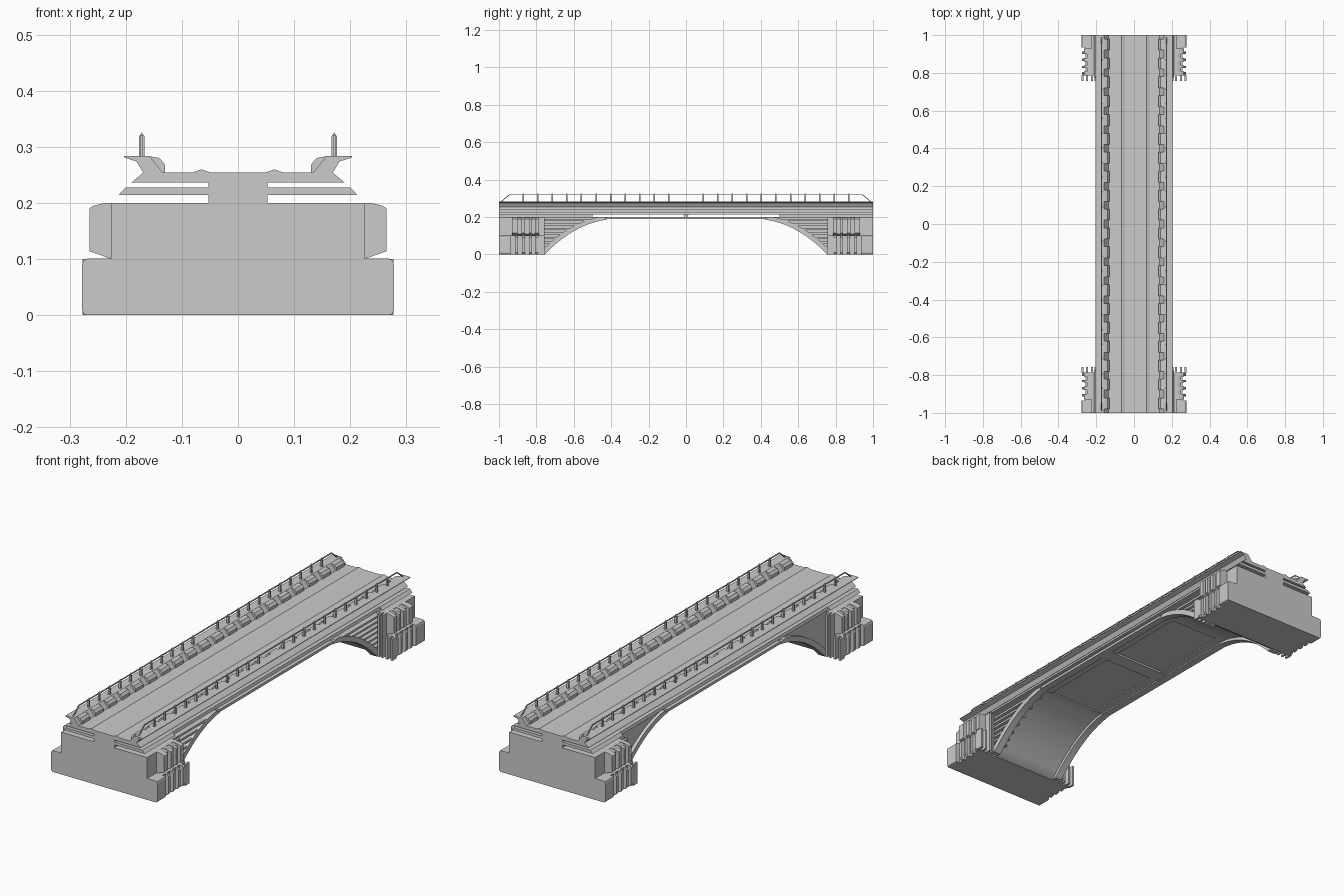
import bpy, bmesh

if "Cube" in bpy.data.objects:
    bpy.data.objects.remove(bpy.data.objects["Cube"])


class Part:
    """Collects prisms into one mesh, then mirrors it over x and / or y."""
    def __init__(self):
        self.bm = bmesh.new()

    def prism(self, pts, axis, a, b):
        # axis 'y': pts are (x, z); axis 'x': pts are (y, z); axis 'z': pts are (x, y)
        def place(p, t):
            return {'x': (t, p[0], p[1]), 'y': (p[0], t, p[1]), 'z': (p[0], p[1], t)}[axis]
        lo = [self.bm.verts.new(place(p, a)) for p in pts]
        hi = [self.bm.verts.new(place(p, b)) for p in pts]
        n = len(pts)
        self.bm.faces.new(lo)
        self.bm.faces.new(hi[::-1])
        for i in range(n):
            j = (i + 1) % n
            self.bm.faces.new((lo[j], lo[i], hi[i], hi[j]))

    def box(self, x0, x1, y0, y1, z0, z1):
        self.prism([(x0, z0), (x1, z0), (x1, z1), (x0, z1)], 'y', y0, y1)

    def finish(self, name, mx=False, my=False, smooth=False):
        bmesh.ops.recalc_face_normals(self.bm, faces=self.bm.faces[:])
        me = bpy.data.meshes.new(name)
        self.bm.to_mesh(me)
        self.bm.free()
        ob = bpy.data.objects.new(name, me)
        bpy.context.collection.objects.link(ob)
        if mx or my:
            m = ob.modifiers.new("mirror", 'MIRROR')
            m.use_axis = (mx, my, False)
            m.use_mirror_merge = False
        if smooth:
            bpy.context.view_layer.objects.active = ob
            ob.select_set(True)
            bpy.ops.object.shade_smooth_by_angle(angle=0.5)
            ob.select_set(False)
        return ob


def both(half):
    """Close a right-hand half profile into a symmetric one."""
    return half + [(-x, z) for x, z in reversed(half)]


# Deck: road slab with splayed parapets over a narrow web and a lower ledge
deck = Part()
deck.prism(both([(.202, .214), (.198, .2275), (.053, .2275), (.053, .2365),
                 (.19, .2365), (.169, .254), (.181, .274), (.203, .281), (.203, .284),
                 (.158, .284), (.134, .254), (.081, .254), (.065, .26), (.048, .254)]),
           'y', -1, 1)
deck.finish("deck")

# Ledge widening over the abutments
ledge = Part()
ledge.prism([(.19, .214), (.213, .214), (.2, .2275), (.19, .2275)], 'y', .775, 1)
ledge.finish("deck_end_ledge", mx=True, my=True)

# Web feet between the deck and the ends of the arch
web = Part()
web.box(-.053, .053, .5, 1, .198, .216)
web.finish("deck_web", my=True)

# Faceted buttresses along the inside of the parapets
ribs = Part()
for i in range(20):
    y = -.95 + .1 * i
    ribs.prism([(.158, .254), (.13, .254), (.13, .268), (.14, .28), (.158, .2835)],
               'y', y - .03, y + .03)
ribs.finish("parapet_buttresses", mx=True)

# Railing posts with pointed tops
posts = Part()
for k in range(11):
    y = .092 + .0778 * k
    posts.prism([(.167, .283), (.176, .283), (.176, .319), (.1715, .326), (.167, .319)],
                'y', y - .004, y + .004)
posts.finish("railing_posts", mx=True, my=True)

# Handrail with sloping ends
rail = Part()
rail.prism([(-.99, .283), (-.945, .321), (.945, .321), (.99, .283),
            (.983, .283), (.943, .317), (-.943, .317), (-.983, .283)], 'x', .169, .174)
rail.finish("handrail", mx=True)


# Arch curve (underside)
def soffit(y):
    t = max(0, (abs(y) - .35) / .405)
    return .19 * (1 - t ** 2.2)


curve = [(.42 + .335 * i / 14, soffit(.42 + .335 * i / 14)) for i in range(15)]
inner = [(y + .012, min(z + .01, .193)) for y, z in curve]

# Solid haunch, its vault slightly recessed between the edge ribs
haunch = Part()
haunch.prism(inner + [(.79, 0), (.8, .2), (.432, .2)], 'x', -.185, .165)
haunch.finish("arch_haunch", my=True, smooth=True)

# Arch ribs along both edges
ring = Part()
for x0, x1 in ((-.2, -.165), (.165, .2)):
    ring.prism(curve + [(.775, 0)] +
               [(y + .018, min(z + .018, .2)) for y, z in reversed(curve)], 'x', x0, x1)
ring.finish("arch_edge_ribs", my=True, smooth=True)

# Open crown frame: edge beams, recessed slab strips and a middle cross beam
crown = Part()
for s in (-1, 1):
    crown.box(min(s * .165, s * .2), max(s * .165, s * .2), -.425, .425, .188, .2)
    crown.box(min(s * .13, s * .165), max(s * .13, s * .165), -.44, .44, .194, .2)
crown.box(-.165, .165, -.035, .035, .191, .2)
crown.finish("crown_frame")

# Little bearing block that holds the deck at mid span
bearing = Part()
bearing.prism([(-.006, .199), (.006, .199), (.014, .215), (-.014, .215)], 'x', -.05, .05)
bearing.finish("mid_bearing")

# Stepped horizontal courses on the right hand haunch
courses = Part()
for i in range(7):
    z = .035 + .024 * i
    start = next(y / 100 for y in range(42, 78) if soffit(y / 100) < z)
    courses.box(.15, .195, start + .005, .8, z, z + .01)
courses.finish("haunch_courses", my=True)

# Abutment core, lower and upper
core = Part()
core.box(-.258, .258, .785, .999, 0, .1)
core.box(-.225, .225, .785, 1, .1, .2)
core.finish("abutment_core", my=True)

# Lower end slabs with eased corners
slab = Part()
slab.prism(both([(.268, 0), (.275, .002), (.278, .01), (.278, .09), (.275, .098), (.268, .101)]),
           'y', .935, 1)
slab.finish("abutment_end_slab", my=True)

# Lower piers on the side face
piers = Part()
for y0, y1 in ((.785, .805), (.825, .837), (.862, .876), (.9, .912)):
    piers.prism([(.2, 0), (.268, 0), (.276, .01), (.276, .09), (.268, .1), (.2, .1)], 'y', y0, y1)
piers.finish("abutment_lower_piers", mx=True, my=True)

# Upright fins on the face toward the span
fins = Part()
for x, top in ((.205, .2), (.222, .2), (.248, .1), (.272, .1)):
    fins.box(x - .005, x + .005, .757, .79, 0, top)
fins.finish("abutment_inner_fins", mx=True, my=True)

# Upper shoulder fins with sloping tops over a shallower body
upper = Part()
for y0, y1 in ((.787, .808), (.825, .84), (.86, .88), (.9, .93)):
    upper.prism([(.22, .1), (.225, .1), (.265, .114), (.265, .19), (.258, .195),
                 (.237, .2), (.22, .2)], 'y', y0, y1)
upper.prism([(.22, .1), (.25, .109), (.25, .19), (.23, .198), (.22, .198)], 'y', .79, .925)
upper.finish("abutment_shoulders", mx=True, my=True)
